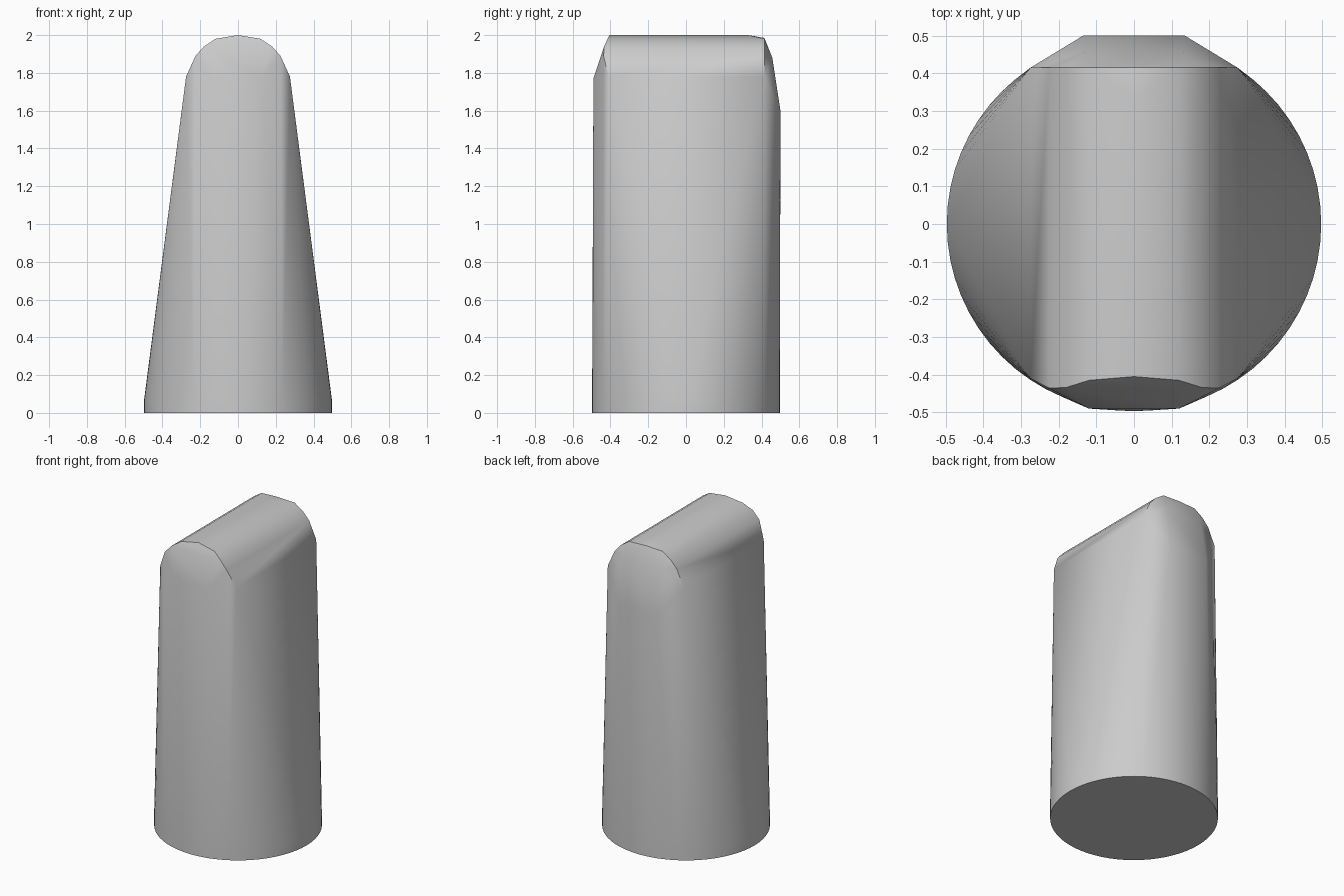
import bpy, bmesh
from math import sin, cos, pi, radians

cube = bpy.data.objects.get("Cube")
if cube:
    bpy.data.objects.remove(cube, do_unlink=True)

grey = bpy.data.materials.new("plain_grey")
grey.use_nodes = True
colour = (0.6, 0.6, 0.6, 1)
grey.diffuse_color = colour
grey.node_tree.nodes["Principled BSDF"].inputs["Base Color"].default_value = colour

points = []


def mirrored(x, y, z):
    points.extend([(x, y, z), (-x, y, z)])


# Round foot with a short straight lip
for z in (0, 0.07):
    for i in range(64):
        a = 2 * pi * i / 64
        points.append((0.497 * cos(a), 0.497 * sin(a), z))

# Rounded ridge: half width, height, front rim y, back rim y
ridge = [(0.275, 1.78, -0.41, 0.415), (0.225, 1.89, -0.436, 0.415),
         (0.18, 1.94, -0.434, 0.415), (0.12, 1.98, -0.415, 0.415),
         (0, 2.0, -0.405, 0.33)]
for x, z, front, back in ridge:
    mirrored(x, front, z)
    mirrored(x, back, z)

# Shoulders below the sloping front and back ends
mirrored(0.12, -0.49, 1.77)
mirrored(0.0, 0.415, 1.985)
mirrored(0.13, 0.457, 1.88)
mirrored(0.135, 0.5, 1.6)

# Stretch a single skin between foot and ridge
bm = bmesh.new()
for p in points:
    bm.verts.new(p)
bmesh.ops.remove_doubles(bm, verts=bm.verts[:], dist=0.0005)
hull = bmesh.ops.convex_hull(bm, input=bm.verts[:])
inside = {v for v in hull["geom_interior"] if isinstance(v, bmesh.types.BMVert)}
bmesh.ops.delete(bm, geom=list(inside), context="VERTS")
bmesh.ops.dissolve_limit(bm, angle_limit=radians(0.5),
                         verts=bm.verts[:], edges=bm.edges[:])
bmesh.ops.recalc_face_normals(bm, faces=bm.faces[:])
mesh = bpy.data.meshes.new("wedge_body")
bm.to_mesh(mesh)
bm.free()
mesh.materials.append(grey)

body = bpy.data.objects.new("wedge_body", mesh)
bpy.context.collection.objects.link(body)
bpy.ops.object.select_all(action="DESELECT")
body.select_set(True)
bpy.context.view_layer.objects.active = body
bpy.ops.object.shade_smooth_by_angle(angle=radians(32))
